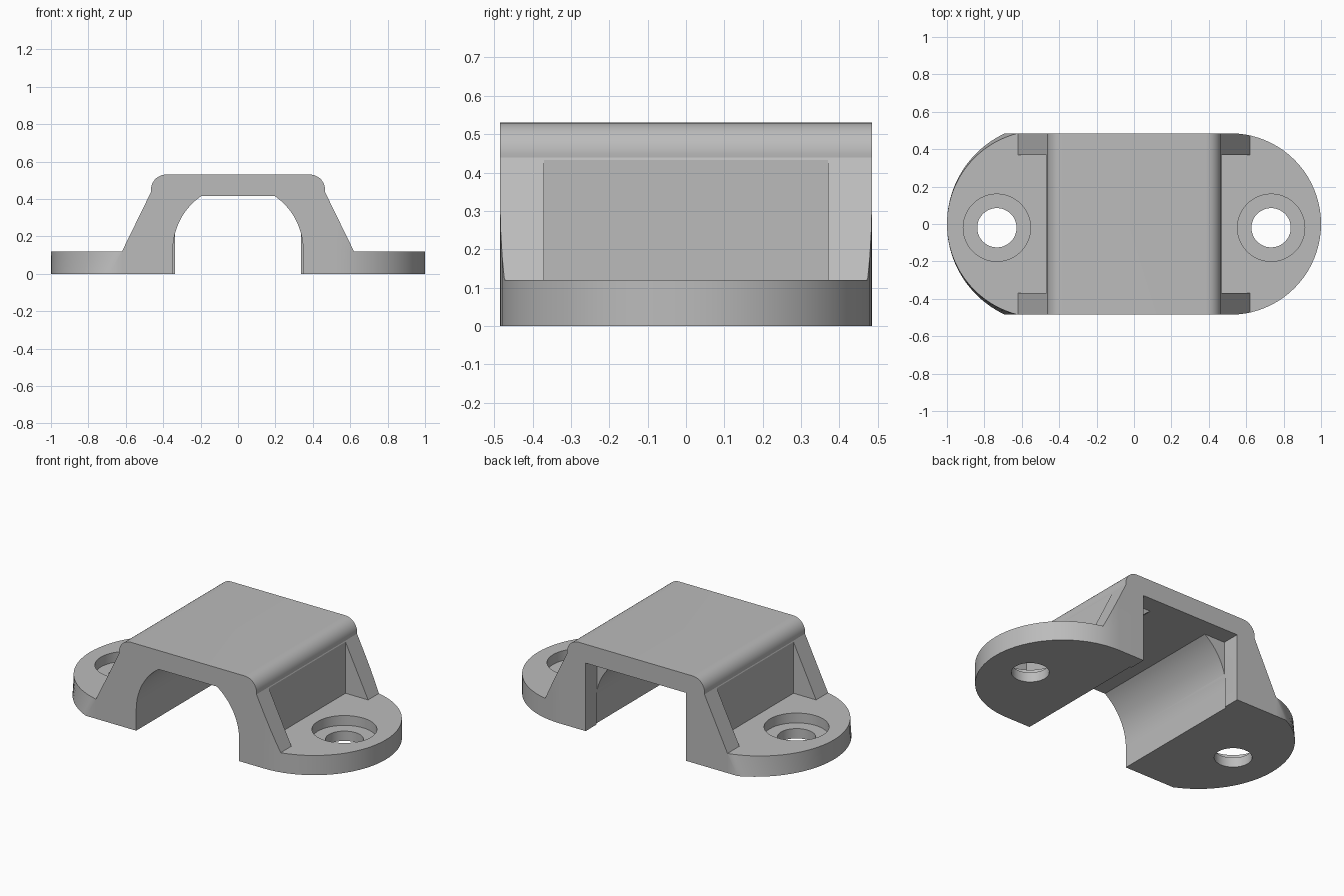
import bpy, bmesh
from math import sin, cos, pi, asin, radians

if "Cube" in bpy.data.objects:
    bpy.data.objects.remove(bpy.data.objects["Cube"], do_unlink=True)

HALF = 0.485      # half depth in y
PLATE = 0.12      # flange thickness
TOP = 0.53

grey = bpy.data.materials.new("plain grey")
grey.use_nodes = True
tone = (0.5, 0.5, 0.5, 1)
grey.diffuse_color = tone
grey.node_tree.nodes["Principled BSDF"].inputs["Base Color"].default_value = tone


def loft(name, ring_a, ring_b):
    """Solid between two matching rings of points."""
    bm = bmesh.new()
    a = [bm.verts.new(p) for p in ring_a]
    b = [bm.verts.new(p) for p in ring_b]
    bm.faces.new(a)
    bm.faces.new(b)
    for i in range(len(a)):
        j = (i + 1) % len(a)
        bm.faces.new((a[i], a[j], b[j], b[i]))
    bmesh.ops.recalc_face_normals(bm, faces=bm.faces)
    mesh = bpy.data.meshes.new(name)
    bm.to_mesh(mesh)
    bm.free()
    obj = bpy.data.objects.new(name, mesh)
    obj.data.materials.append(grey)
    bpy.context.collection.objects.link(obj)
    return obj


def along_y(name, profile, y0, y1):
    return loft(name, [(x, y0, z) for x, z in profile], [(x, y1, z) for x, z in profile])


def along_z(name, outline, z0, z1):
    return loft(name, [(x, y, z0) for x, y in outline], [(x, y, z1) for x, y in outline])


def arc(cx, cy, r, start, end, n):
    return [(cx + r * cos(start + (end - start) * i / n),
             cy + r * sin(start + (end - start) * i / n)) for i in range(n + 1)]


def combine(target, tool, operation):
    mod = target.modifiers.new(operation, "BOOLEAN")
    mod.operation = operation
    mod.solver = "EXACT"
    mod.object = tool
    bpy.context.view_layer.objects.active = target
    bpy.ops.object.modifier_apply(modifier=mod.name)
    bpy.data.objects.remove(tool, do_unlink=True)


def plate_outline(left_radius):
    """Round right end, shallower arc on the left end."""
    right = arc(1 - HALF, 0, HALF, -pi / 2, pi / 2, 40)
    spread = asin(HALF / left_radius)
    left = arc(left_radius - 1, 0, left_radius, pi - spread, pi + spread, 40)
    return right + left


# Base plate, its left edge leaning in towards the top
bracket = loft("bracket", [(x, y, 0) for x, y in plate_outline(0.534)],
               [(x, y, PLATE) for x, y in plate_outline(0.50)])

# Raised bridge with sloping sides and rounded shoulders
half_profile = [(0.62, 0), (0.62, PLATE)] + arc(0.385, TOP - 0.08, 0.08, radians(-8), pi / 2, 12)
profile = half_profile + [(-x, z) for x, z in reversed(half_profile)]
bridge = along_y("bridge", profile, -HALF, HALF)
clip = along_z("right_end_clip",
               arc(1 - HALF, 0, HALF, -pi / 2, pi / 2, 40) + [(-1.2, HALF), (-1.2, -HALF)], -0.1, 0.7)
combine(bridge, clip, "INTERSECT")

# Recesses between the side ribs
for side in (-1, 1):
    recess = along_z("recess", [(side * 0.467, -0.37), (side * 0.8, -0.37),
                                (side * 0.8, 0.37), (side * 0.467, 0.37)], PLATE, 0.7)
    combine(bridge, recess, "DIFFERENCE")
combine(bracket, bridge, "UNION")

# Arched channel with a flat ceiling, open at the front
reach = asin((0.415 - 0.128) / 0.348)
channel = [(0.348, -0.1)] + arc(0, 0.128, 0.348, 0, reach, 16)
channel += [(-x, z) for x, z in reversed(channel)]
combine(bracket, along_y("channel", channel, -0.7, 0.38), "DIFFERENCE")

# Square mouth at the back
mouth = [(0.338, -0.1), (0.338, 0.415), (-0.338, 0.415), (-0.338, -0.1)]
combine(bracket, along_y("mouth", mouth, 0.375, 0.7), "DIFFERENCE")

# Counterbored screw holes
for side in (-1, 1):
    for radius, floor in ((0.18, 0.06), (0.105, -0.1)):
        circle = arc(side * 0.733, -0.02, radius, 0, 2 * pi, 48)[:-1]
        combine(bracket, along_z("hole", circle, floor, 0.3), "DIFFERENCE")

bpy.ops.object.select_all(action="DESELECT")
bracket.select_set(True)
bpy.context.view_layer.objects.active = bracket
bpy.ops.object.shade_smooth_by_angle(angle=radians(25))
